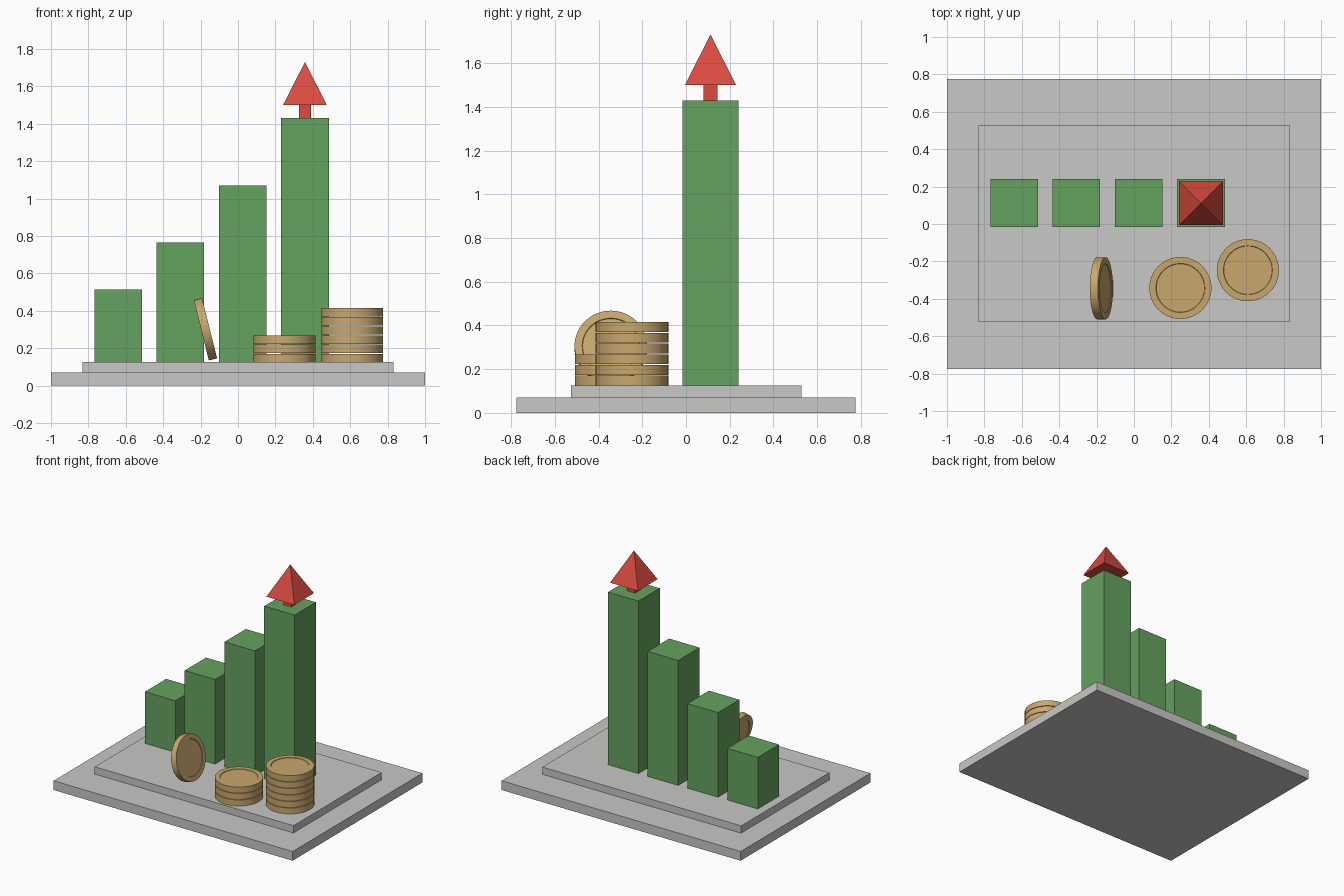
import bpy
import bmesh
from math import radians, pi
from mathutils import Matrix

default_cube = bpy.data.objects.get("Cube")
if default_cube:
    bpy.data.objects.remove(default_cube, do_unlink=True)


def material(name, rgb):
    mat = bpy.data.materials.new(name)
    mat.use_nodes = True
    colour = (*rgb, 1.0)
    mat.diffuse_color = colour
    mat.node_tree.nodes["Principled BSDF"].inputs["Base Color"].default_value = colour
    return mat


GREY = material("stone grey", (0.58, 0.58, 0.57))
GREEN = material("bar green", (0.13, 0.36, 0.115))
RED = material("arrow red", (0.70, 0.07, 0.05))
GOLD = material("coin gold", (0.58, 0.39, 0.155))


def add_object(name, bm, mat):
    mesh = bpy.data.meshes.new(name)
    bm.to_mesh(mesh)
    bm.free()
    mesh.materials.append(mat)
    obj = bpy.data.objects.new(name, mesh)
    bpy.context.collection.objects.link(obj)
    return obj


def box(name, x, y, bottom, top, width, depth, mat):
    bm = bmesh.new()
    bmesh.ops.create_cube(bm, size=1)
    bmesh.ops.scale(bm, vec=(width, depth, top - bottom), verts=bm.verts)
    bmesh.ops.translate(bm, vec=(x, y, (bottom + top) / 2), verts=bm.verts)
    return add_object(name, bm, mat)


def coin(name, location, tilt=0):
    """Disc with a raised rim around a shallow recess on both faces."""
    bm = bmesh.new()
    bmesh.ops.create_cone(bm, cap_ends=True, segments=48, radius1=COIN_RADIUS,
                          radius2=COIN_RADIUS, depth=COIN_THICKNESS)
    caps = [f for f in bm.faces if len(f.verts) > 4]
    bmesh.ops.inset_individual(bm, faces=caps, thickness=0.035)
    bmesh.ops.inset_individual(bm, faces=caps, thickness=0.002, depth=-0.004)
    obj = add_object(name, bm, GOLD)
    obj.matrix_world = Matrix.Translation(location) @ Matrix.Rotation(tilt, 4, 'Y')
    bpy.ops.object.select_all(action='DESELECT')
    obj.select_set(True)
    bpy.context.view_layer.objects.active = obj
    bpy.ops.object.shade_smooth_by_angle(angle=radians(30))
    return obj


# Stepped base
DECK = 0.125
box("base_slab", 0, 0, 0, 0.07, 2.0, 1.55, GREY)
box("base_step", 0, 0.002, 0.07, DECK, 1.664, 1.054, GREY)

# Rising bars
BAR_Y, BAR_SIZE = 0.112, 0.255
bar_tops = (0.515, 0.765, 1.07, 1.43)
for i, top in enumerate(bar_tops):
    box(f"bar_{i + 1}", -0.641 + i * 0.333, BAR_Y, DECK, top, BAR_SIZE, BAR_SIZE, GREEN)

# Arrow on the tallest bar
ARROW_X = 0.358
box("arrow_stem", ARROW_X, BAR_Y, bar_tops[-1], 1.503, 0.066, 0.066, RED)
bm = bmesh.new()
bmesh.ops.create_cone(bm, cap_ends=True, segments=4, radius1=0.234 / 2 ** 0.5,
                      radius2=0, depth=0.23)
bmesh.ops.rotate(bm, matrix=Matrix.Rotation(pi / 4, 3, 'Z'), verts=bm.verts)
bmesh.ops.translate(bm, vec=(ARROW_X, BAR_Y, 1.615), verts=bm.verts)
add_object("arrow_head", bm, RED)

# Coin stacks and one leaning coin
COIN_RADIUS, COIN_THICKNESS, COIN_PITCH = 0.166, 0.045, 0.049
for side, x, y, count in (("short", 0.248, -0.342, 3), ("tall", 0.609, -0.247, 6)):
    for i in range(count):
        z = DECK + COIN_THICKNESS / 2 + i * COIN_PITCH
        coin(f"{side}_stack_coin_{i + 1}", (x, y, z))
coin("leaning_coin", (-0.174, -0.344, 0.301), radians(76))
